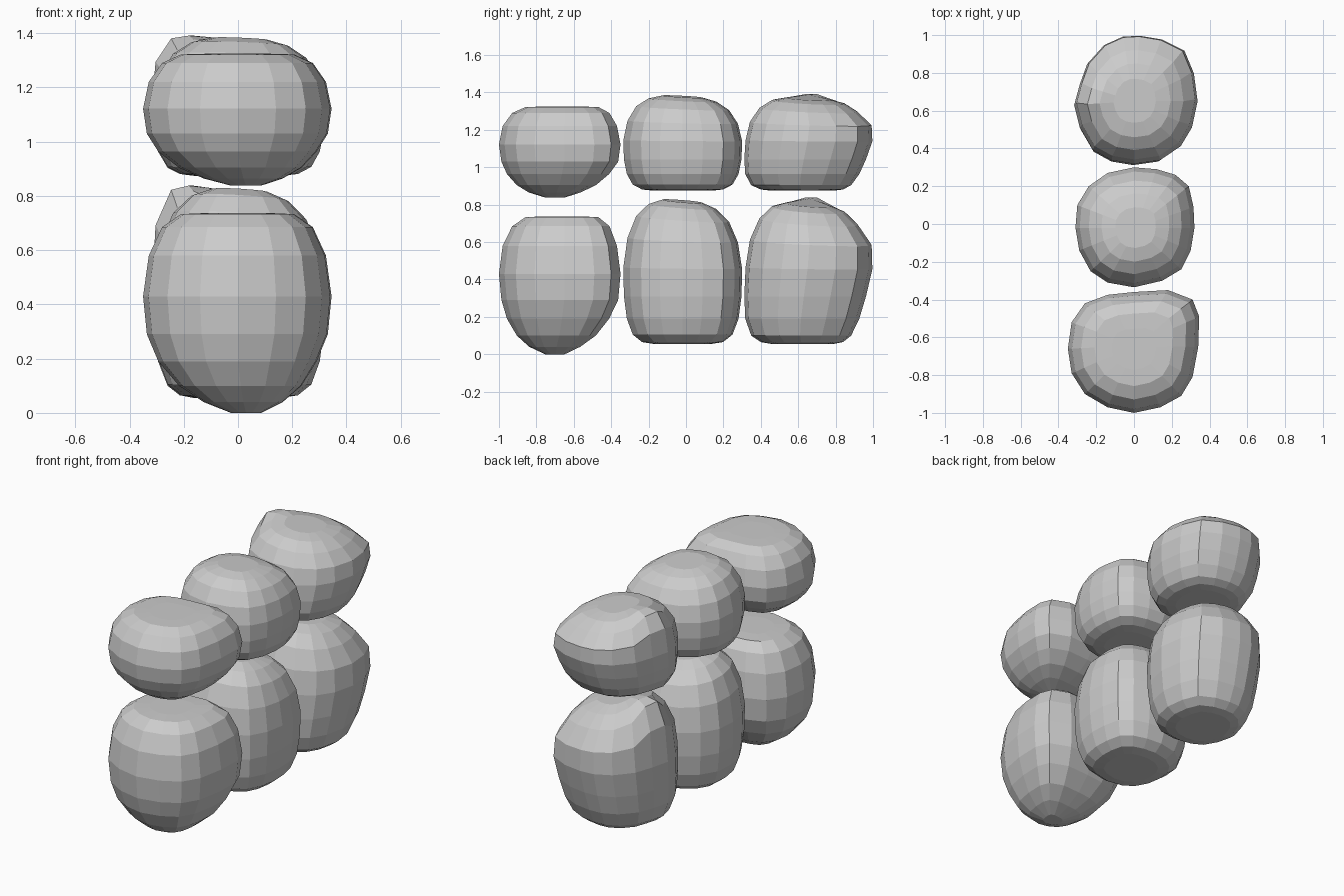
import bpy, bmesh, math

if "Cube" in bpy.data.objects:
    bpy.data.objects.remove(bpy.data.objects["Cube"])

ROW_SCALE, ROW_LIFT = 0.66, 0.838


def blob(name, plan, centre, rings, tilt=(0, 0), bump=None):
    """Loft a closed plan outline through rings of (scale, z, shift x, shift y)."""
    cx, cy = centre
    ztop = rings[-1][1]

    def point(px, py, ring):
        s, z, dx, dy = ring
        x, y = (px - cx) * s + dx, (py - cy) * s + dy
        w = min(1, max(0, (z - 0.4) / (ztop - 0.4)))      # only the crown leans
        z += w * (tilt[0] * x + tilt[1] * y)
        x, y = x + cx, y + cy
        if bump and w > 0.45:
            bx, by, h, r, zmax = bump
            z += h * math.exp(-((x - bx) ** 2 + (y - by) ** 2) / r ** 2)
            z = min(z, zmax)
        return x, y, z

    for row in ("lower", "upper"):
        bm = bmesh.new()
        loops = []
        for ring in rings:
            loop = []
            for px, py in plan:
                x, y, z = point(px, py, ring)
                if row == "upper":
                    z = z * ROW_SCALE + ROW_LIFT
                loop.append(bm.verts.new((x, y, z)))
            loops.append(loop)
        n = len(plan)
        for a, b in zip(loops, loops[1:]):
            for i in range(n):
                j = (i + 1) % n
                bm.faces.new((a[i], a[j], b[j], b[i]))
        bm.faces.new(loops[0])
        bm.faces.new(loops[-1])
        bmesh.ops.recalc_face_normals(bm, faces=bm.faces)
        me = bpy.data.meshes.new(f"{row}_{name}")
        bm.to_mesh(me)
        bm.free()
        ob = bpy.data.objects.new(f"{row}_{name}", me)
        bpy.context.collection.objects.link(ob)


# Front lump: flat crown, belly narrowing to a low tip
front_plan = [(.34, -.65), (.345, -.49), (.31, -.40), (.18, -.35), (.0, -.36), (-.14, -.375),
              (-.26, -.42), (-.33, -.52), (-.35, -.66), (-.33, -.79), (-.26, -.90),
              (-.14, -.97), (0, -1.0), (.14, -.97), (.25, -.91), (.31, -.81)]
front_rings = [(.16, .0, .03, -.03), (.42, .04, .02, -.03), (.65, .10, .01, -.02),
               (.84, .19, 0, -.01), (.96, .29, 0, 0), (1, .43, 0, 0), (.94, .58, 0, 0),
               (.80, .685, 0, .005), (.60, .733, 0, .01), (.34, .737, 0, .01)]
blob("front_lump", front_plan, (0, -.67), front_rings)

# Middle lump: barrel with a flat base and gently domed crown
middle_plan = [(.32, -.02), (.315, .09), (.29, .20), (.22, .26), (.12, .29), (0, .30),
               (-.14, .27), (-.24, .20), (-.30, .10), (-.31, -.02), (-.29, -.14),
               (-.23, -.25), (-.14, -.31), (0, -.335), (.15, -.30), (.25, -.24), (.30, -.14)]
middle_rings = [(.48, .055, 0, 0), (.68, .065, 0, 0), (.84, .105, 0, 0), (.94, .19, 0, 0),
                (.99, .31, 0, 0), (1, .46, 0, 0), (.93, .61, 0, 0), (.78, .725, 0, 0),
                (.57, .79, 0, 0), (.34, .818, 0, 0)]
blob("middle_lump", middle_plan, (.01, -.02), middle_rings, (-.06, -.08))

# Back lump: leaning body with a raised crown corner on the left
back_plan = [(.34, .65), (.32, .80), (.27, .92), (.15, .98), (.03, 1.0), (-.06, .995),
             (-.16, .95), (-.25, .85), (-.29, .74), (-.32, .63), (-.29, .51), (-.22, .39),
             (-.12, .335), (0, .315), (.14, .335), (.25, .41), (.31, .51)]
back_rings = [(.48, .055, -.01, -.03), (.64, .065, -.01, -.035), (.78, .10, -.01, -.04),
              (.89, .19, -.01, -.035), (.95, .31, -.005, -.02), (.99, .46, 0, 0),
              (.95, .60, 0, .01), (.77, .71, 0, 0), (.57, .775, 0, 0), (.34, .80, 0, 0)]
blob("back_lump", back_plan, (0, .65), back_rings, (-.10, -.08),
     bump=(-.25, .68, .11, .11, .838))
